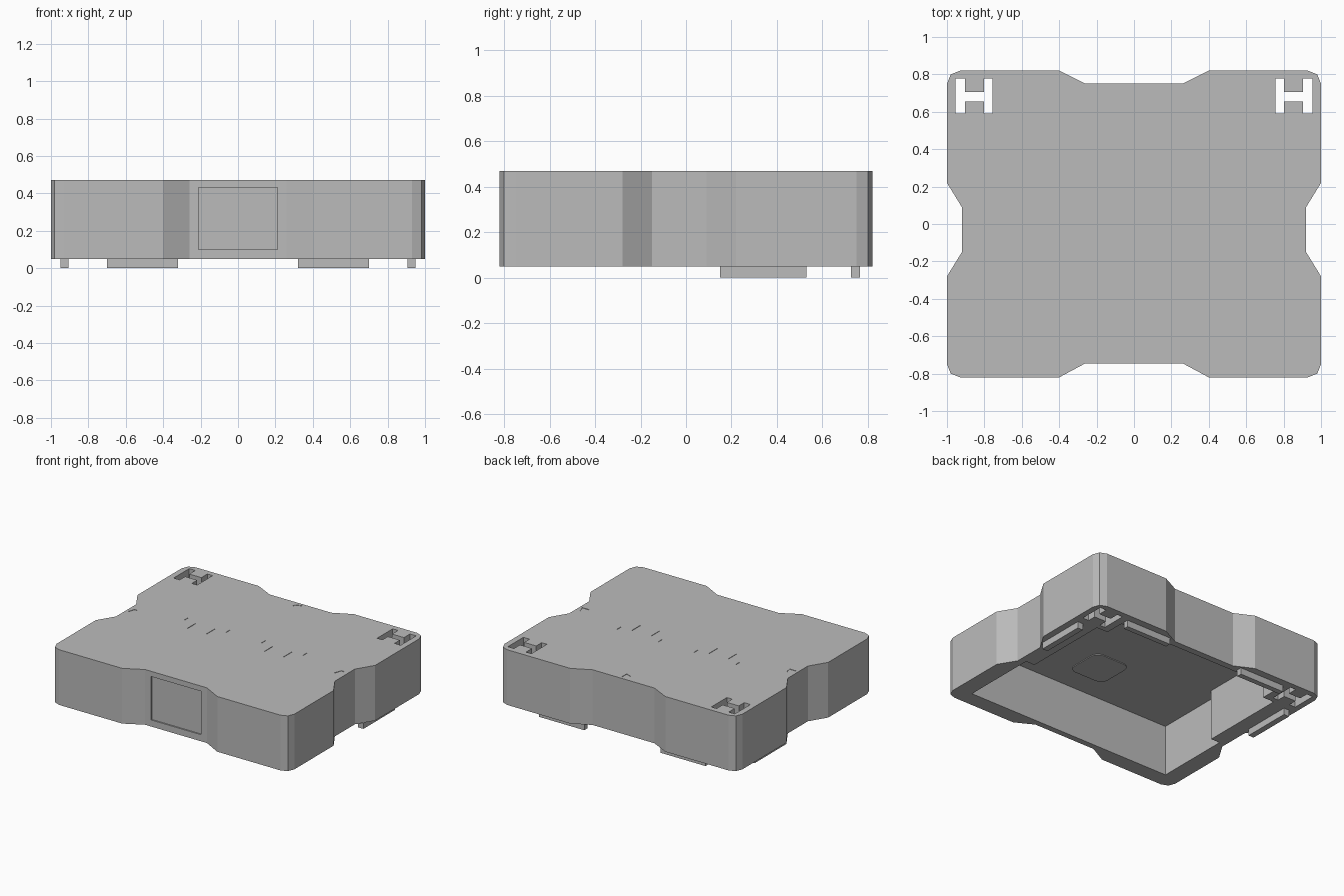
import bpy, bmesh
from math import sin, cos, pi

cube = bpy.data.objects.get("Cube")
if cube:
    bpy.data.objects.remove(cube, do_unlink=True)

grey = bpy.data.materials.new("plain grey")
grey.use_nodes = True
grey.diffuse_color = (0.5, 0.5, 0.5, 1)
grey.node_tree.nodes["Principled BSDF"].inputs["Base Color"].default_value = (0.5, 0.5, 0.5, 1)

TOP, RIM, CEILING = 0.47, 0.05, 0.435


def prism(name, profile, z0, z1):
    """Extrude a flat outline from z0 up to z1."""
    bm = bmesh.new()
    face = bm.faces.new([bm.verts.new((x, y, z0)) for x, y in profile])
    moved = bmesh.ops.extrude_face_region(bm, geom=[face])["geom"]
    verts = [v for v in moved if isinstance(v, bmesh.types.BMVert)]
    bmesh.ops.translate(bm, vec=(0, 0, z1 - z0), verts=verts)
    bmesh.ops.recalc_face_normals(bm, faces=bm.faces)
    mesh = bpy.data.meshes.new(name)
    bm.to_mesh(mesh)
    bm.free()
    mesh.materials.append(grey)
    obj = bpy.data.objects.new(name, mesh)
    bpy.context.collection.objects.link(obj)
    return obj


def rect(x0, x1, y0, y1):
    return [(x0, y0), (x1, y0), (x1, y1), (x0, y1)]


def mirrored(half):
    """Close a right-hand outline across the middle."""
    return half + [(-x, y) for x, y in reversed(half)]


def cut(body, cutter):
    """Subtract the cutter for good, then discard it."""
    cutter.hide_render = True
    mod = body.modifiers.new("cut", "BOOLEAN")
    mod.operation = "DIFFERENCE"
    mod.solver = "EXACT"
    mod.object = cutter
    bpy.context.view_layer.objects.active = body
    bpy.ops.object.modifier_apply(modifier=mod.name)
    bpy.data.objects.remove(cutter, do_unlink=True)


# Outer shell with a shallow waist on each side
outline = mirrored([
    (0.26, -0.745), (0.40, -0.82), (0.93, -0.82), (0.98, -0.80), (1, -0.75),
    (1, -0.28), (0.92, -0.15), (0.92, 0.09), (1, 0.22),
    (1, 0.75), (0.98, 0.80), (0.93, 0.82), (0.40, 0.82), (0.26, 0.75)])
body = prism("tray_shell", outline, RIM, TOP)

# Open cavity underneath, leaving thick side walls and back corner posts
cavity = mirrored([(0.87, -0.70), (0.87, -0.12), (0.795, -0.12), (0.795, 0.55),
                   (0.70, 0.55), (0.70, 0.70)])
cut(body, prism("cavity_cutter", cavity, 0, CEILING))

# Through slots in the back corners: two legs joined by a bar
for s in (-1, 1):
    a, b, c, d = 0.757, 0.802, 0.903, 0.955
    y0, y1, y2, y3 = 0.59, 0.655, 0.705, 0.777
    slot = [(a, y0), (b, y0), (b, y1), (c, y1), (c, y0), (d, y0),
            (d, y3), (c, y3), (c, y2), (b, y2), (b, y3), (a, y3)]
    cut(body, prism("slot_cutter", [(s * x, y) for x, y in slot], 0, 0.6))

# Shallow recessed panel in the front
cut(body, prism("panel_cutter", rect(-0.21, 0.21, -0.9, -0.735), 0.10, 0.43))

# Fine slits and small alignment marks in the top
for s in (-1, 1):
    for x, y0, y1 in ((0.15, 0.07, 0.115), (0.245, -0.03, 0.07),
                      (0.405, -0.03, 0.07), (0.50, 0.07, 0.115)):
        cut(body, prism("slit_cutter", rect(s * x - 0.002, s * x + 0.002, y0, y1),
                        TOP - 0.006, 0.6))
    mark = [(-0.03, -0.04), (0.03, -0.04), (0.012, 0.015), (-0.012, 0.015)]
    cut(body, prism("mark_cutter", [(s * 0.87 + x, y) for x, y in mark], TOP - 0.003, 0.6))
back_mark = [(0.03, 0.67), (0.03, 0.73), (-0.02, 0.712), (-0.02, 0.688)]
cut(body, prism("mark_cutter", back_mark, TOP - 0.003, 0.6))

# Rounded square pad on the cavity ceiling
pad = []
for i in range(4):
    for k in range(5):
        t = (i + k / 4) * pi / 2
        cx = 0.09 if i in (0, 3) else -0.09
        cy = 0.09 if i < 2 else -0.09
        pad.append((cx + 0.06 * cos(t), -0.37 + cy + 0.06 * sin(t)))
prism("ceiling_pad", pad, CEILING - 0.006, CEILING + 0.005)

# Locating ridges below the rim
for side, s in (("left", 1), ("right", -1)):
    for place, (x0, x1, y0, y1) in (("side", (0.905, 0.95, 0.15, 0.53)),
                                    ("back", (0.32, 0.70, 0.725, 0.765))):
        xs = sorted((s * x0, s * x1))
        prism(f"{side}_{place}_ridge", rect(*xs, y0, y1), 0, RIM + 0.005)
